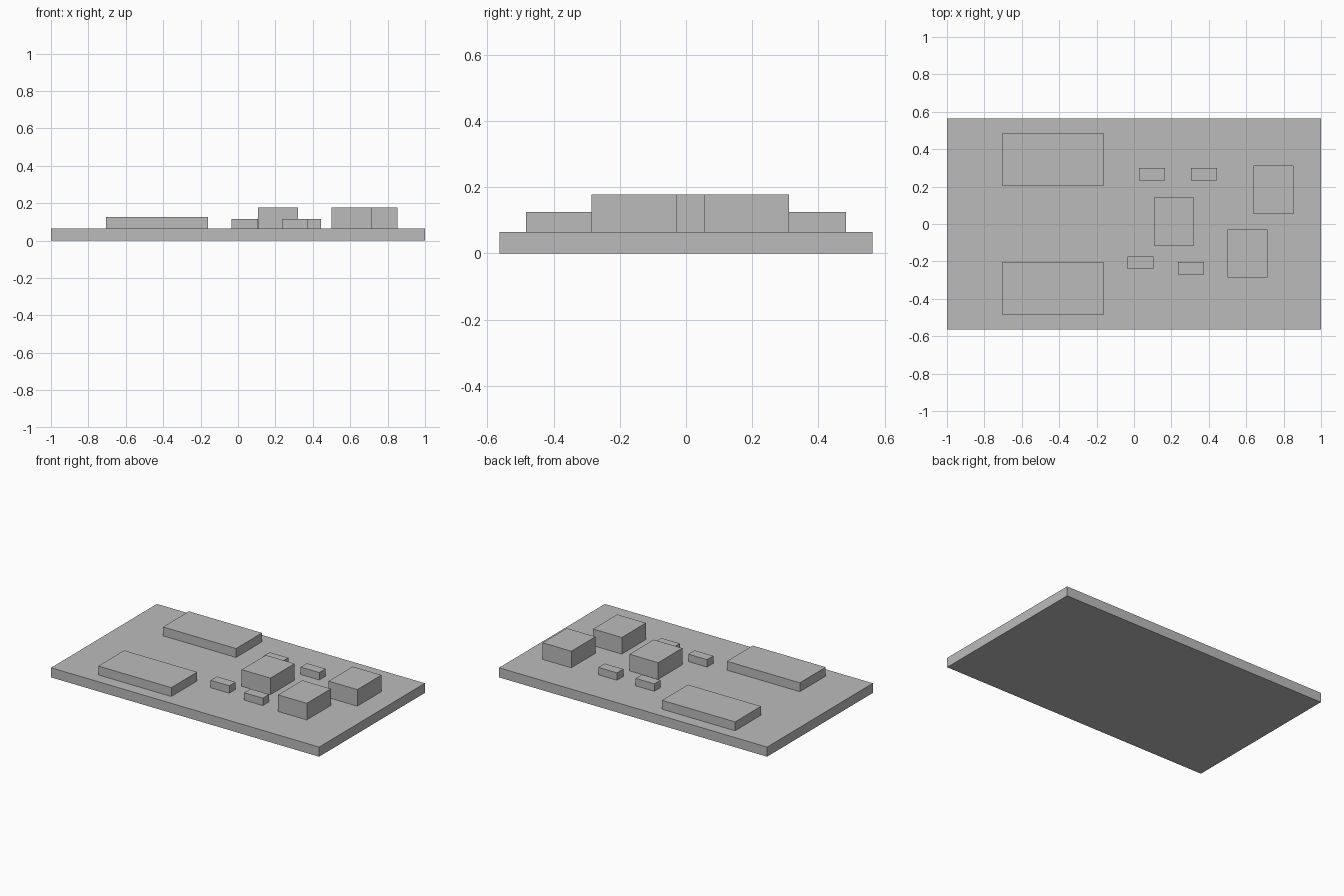
import bpy

# Remove the default cube
cube = bpy.data.objects.get("Cube")
if cube:
    bpy.data.objects.remove(cube, do_unlink=True)

# Single plain grey material
GREY = (0.5, 0.5, 0.5, 1.0)
grey = bpy.data.materials.new("plain_grey")
grey.use_nodes = True
grey.diffuse_color = GREY
bsdf = next(n for n in grey.node_tree.nodes if n.type == 'BSDF_PRINCIPLED')
bsdf.inputs["Base Color"].default_value = GREY

BASE_TOP = 0.065


def block(name, centre, size, bottom=BASE_TOP):
    """Flat-sided box standing on the given height."""
    bpy.ops.mesh.primitive_cube_add(
        size=1, location=(centre[0], centre[1], bottom + size[2] / 2))
    obj = bpy.context.object
    obj.name = name
    obj.scale = size
    bpy.ops.object.transform_apply(location=False, rotation=False, scale=True)
    obj.data.materials.append(grey)
    return obj


# Base slab
block("base_slab", (0, 0), (2.0, 1.127, BASE_TOP), 0)

# Long low blocks, one on each side
for side, y in (("front", -0.345), ("back", 0.345)):
    block("long_block_" + side, (-0.432, y), (0.545, 0.276, 0.06))

# Tall square blocks
for side, x, y in (("middle", 0.215, 0.014),
                   ("back", 0.745, 0.183),
                   ("front", 0.606, -0.157)):
    block("tall_block_" + side, (x, y), (0.214, 0.257, 0.112))

# Small low blocks around the middle block
for side, x, y in (("back_right", 0.097, 0.265),
                   ("back_left", 0.375, 0.265),
                   ("front_right", 0.034, -0.207),
                   ("front_left", 0.304, -0.236)):
    block("small_block_" + side, (x, y), (0.139, 0.067, 0.05))
